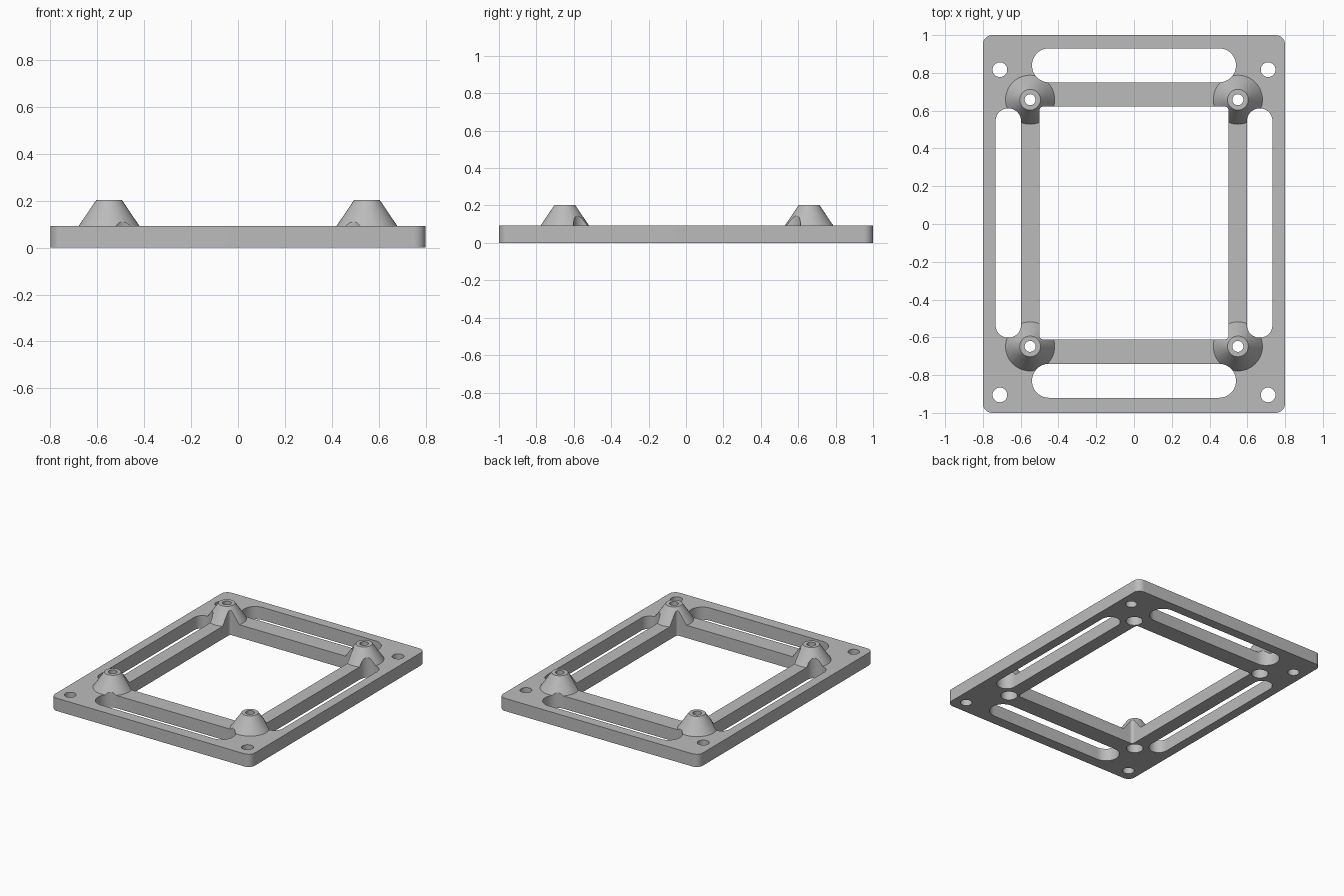
import bpy, bmesh
from math import sin, cos, pi, radians

cube = bpy.data.objects.get("Cube")
if cube:
    bpy.data.objects.remove(cube, do_unlink=True)

PLATE_TOP, BOSS_TOP = 0.092, 0.203
BOSSES = [(x, y) for x in (-0.55, 0.55) for y in (-0.648, 0.658)]
CORNER_HOLES = [(x, y) for x in (-0.71, 0.71) for y in (-0.905, 0.817)]


def skin(bm, rings):
    """Closed solid through a stack of equal-length rings."""
    loops = [[bm.verts.new(p) for p in ring] for ring in rings]
    n = len(loops[0])
    for low, high in zip(loops, loops[1:]):
        for i in range(n):
            j = (i + 1) % n
            bm.faces.new((low[i], low[j], high[j], high[i]))
    bm.faces.new(loops[0][::-1])
    bm.faces.new(loops[-1])


def rounded_prism(bm, x0, x1, y0, y1, r, z0, z1, steps=12):
    """Upright block with rounded vertical corners."""
    r = min(r, (x1 - x0) / 2 - 0.0005, (y1 - y0) / 2 - 0.0005)
    centres = [(x1 - r, y1 - r), (x0 + r, y1 - r), (x0 + r, y0 + r), (x1 - r, y0 + r)]
    outline = []
    for k, (cx, cy) in enumerate(centres):
        for i in range(steps + 1):
            a = pi / 2 * (k + i / steps)
            outline.append((cx + r * cos(a), cy + r * sin(a)))
    skin(bm, [[(x, y, z) for x, y in outline] for z in (z0, z1)])


def lathe(bm, centre, profile, sides=48):
    """Solid turned about a vertical axis from (radius, height) pairs."""
    cx, cy = centre
    angles = [2 * pi * i / sides for i in range(sides)]
    skin(bm, [[(cx + r * cos(a), cy + r * sin(a), z) for a in angles]
              for r, z in profile])


def make_object(name, bm):
    bmesh.ops.recalc_face_normals(bm, faces=bm.faces[:])
    mesh = bpy.data.meshes.new(name)
    bm.to_mesh(mesh)
    bm.free()
    obj = bpy.data.objects.new(name, mesh)
    bpy.context.collection.objects.link(obj)
    return obj


def combine(target, tool, operation):
    """Apply a boolean, then discard the tool object."""
    mod = target.modifiers.new(operation.lower(), 'BOOLEAN')
    mod.operation, mod.object, mod.solver = operation, tool, 'EXACT'
    bpy.context.view_layer.objects.active = target
    bpy.ops.object.modifier_apply(modifier=mod.name)
    bpy.data.objects.remove(tool, do_unlink=True)


# Base plate
bm = bmesh.new()
rounded_prism(bm, -0.8, 0.8, -1, 1, 0.05, 0, PLATE_TOP)
frame = make_object("mounting_frame", bm)

# Conical standoffs
bm = bmesh.new()
for centre in BOSSES:
    lathe(bm, centre, [(0.13, 0.04), (0.13, PLATE_TOP), (0.055, BOSS_TOP)])
combine(frame, make_object("standoffs", bm), 'UNION')

# Central window, slots and holes, which also trim the standoffs
bm = bmesh.new()
rounded_prism(bm, -0.5, 0.5, -0.612, 0.622, 0.02, -0.1, 0.4)
for y0, y1 in ((-0.92, -0.74), (0.75, 0.93)):
    rounded_prism(bm, -0.54, 0.54, y0, y1, 0.09, -0.1, 0.4)
for x0, x1 in ((-0.733, -0.598), (0.598, 0.733)):
    rounded_prism(bm, x0, x1, -0.602, 0.612, 0.0675, -0.1, 0.4)
for centre in CORNER_HOLES:
    lathe(bm, centre, [(0.039, -0.1), (0.039, 0.4)], 32)
# Screw holes with a wider recess underneath
for centre in BOSSES:
    lathe(bm, centre, [(0.056, -0.1), (0.056, 0.1), (0.029, 0.1), (0.029, 0.4)])
combine(frame, make_object("cutouts", bm), 'DIFFERENCE')

# Plain grey finish
grey = bpy.data.materials.new("grey_plastic")
grey.use_nodes = True
colour = (0.5, 0.5, 0.5, 1)
grey.diffuse_color = colour
grey.node_tree.nodes["Principled BSDF"].inputs["Base Color"].default_value = colour
frame.data.materials.clear()
frame.data.materials.append(grey)

bpy.ops.object.select_all(action='DESELECT')
frame.select_set(True)
bpy.context.view_layer.objects.active = frame
bpy.ops.object.shade_smooth_by_angle(angle=radians(30))
